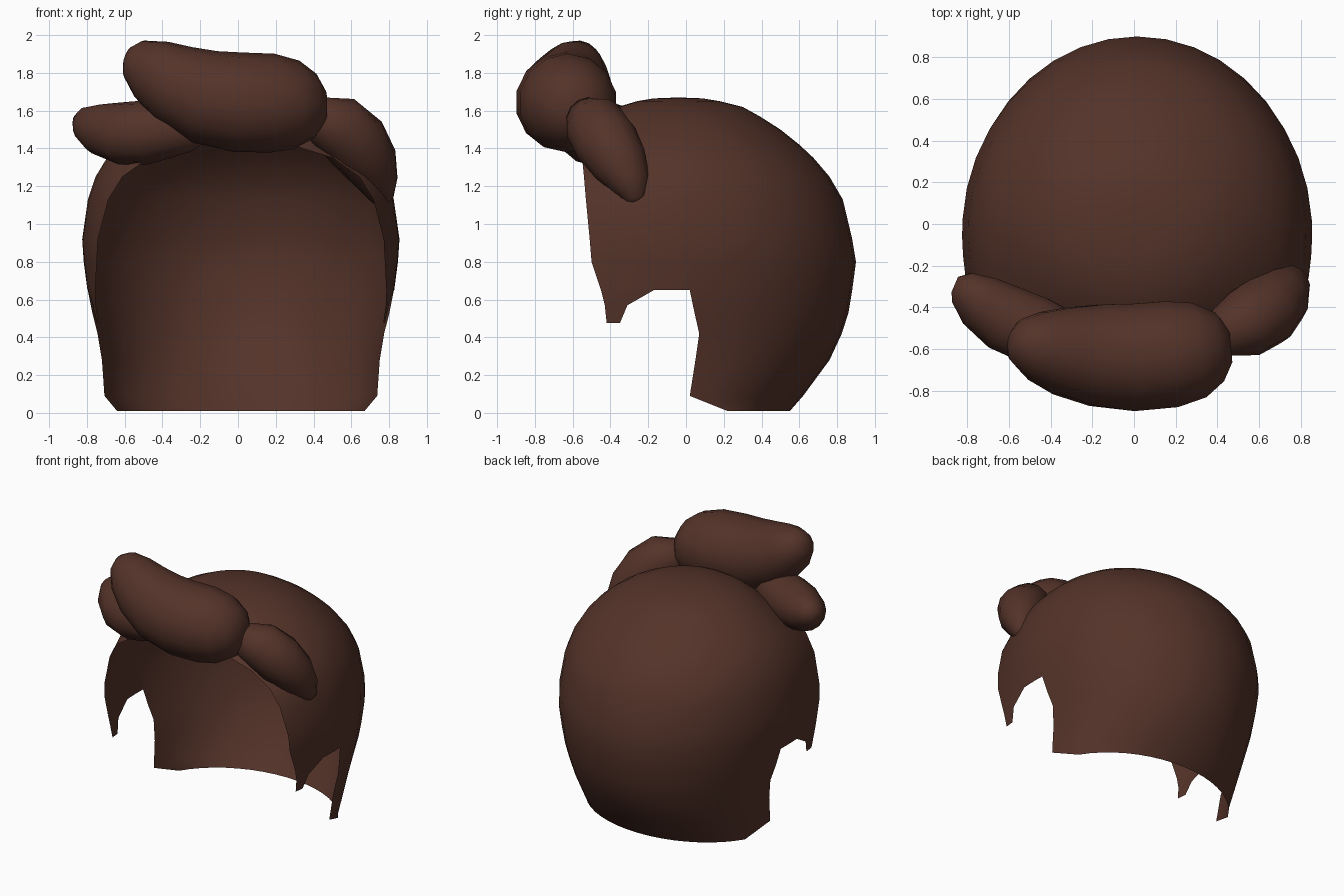
import bpy, bmesh, math
from mathutils import Vector

if "Cube" in bpy.data.objects:
    bpy.data.objects.remove(bpy.data.objects["Cube"])

hair = bpy.data.materials.new("dark brown")
hair.diffuse_color = (0.088, 0.033, 0.022, 1)
hair.use_nodes = True
hair.node_tree.nodes["Principled BSDF"].inputs["Base Color"].default_value = hair.diffuse_color


def finish(bm, name):
    bmesh.ops.remove_doubles(bm, verts=bm.verts, dist=0.002)
    bmesh.ops.recalc_face_normals(bm, faces=bm.faces)
    me = bpy.data.meshes.new(name)
    bm.to_mesh(me)
    bm.free()
    me.materials.append(hair)
    ob = bpy.data.objects.new(name, me)
    bpy.context.collection.objects.link(ob)
    bpy.context.view_layer.objects.active = ob
    ob.select_set(True)
    bpy.ops.object.shade_smooth_by_angle(angle=math.radians(60))
    ob.select_set(False)
    return ob


# Cap cross-sections: height, half width, back radius, front radius,
# y of the face opening, y of the notch behind the sideburn
CX, CY = 0.015, -0.04
LEVELS = [
    (0.01, .73, .59, 1.6, .22, .22), (0.09, .725, .66, 1.6, .02, .02),
    (0.28, .74, .80, 1.6, .05, .05), (0.42, .765, .865, 1.6, .07, .07),
    (0.53, .79, .90, 1.5, .045, .045), (0.65, .812, .92, 1.3, -.45, .02),
    (0.80, .832, .94, 1.15, -.50, .02), (0.92, .84, .92, 1.08, -.51, .02),
    (1.13, .81, .87, .98, -.53, .02), (1.25, .77, .80, .86, -.54, .02),
    (1.35, .71, .715, .70, -.55, .02), (1.42, .65, .64, .57, -.56, .02),
    (1.50, .56, .54, .49, -.57, .02), (1.57, .455, .43, .41, -.57, .02),
    (1.62, .35, .34, .32, -.57, .02), (1.65, .24, .22, .22, -.57, .0),
    (1.665, .14, .13, .13, -.57, -.02), (1.67, .001, .001, .001, -.57, -.04),
]


def level_at(z):
    for a, b in zip(LEVELS, LEVELS[1:]):
        if z <= b[0]:
            t = (z - a[0]) / (b[0] - a[0])
            return [p + (q - p) * t for p, q in zip(a, b)]


def angle(lv, y):
    d = y - CY
    s = d / (lv[2] if d > 0 else lv[3])
    return math.asin(max(-1, min(1, s)))


def point(lv, a, side):
    s = math.sin(a)
    return Vector((CX + side * lv[1] * math.cos(a),
                   CY + s * (lv[2] if s > 0 else lv[3]), lv[0]))


def skin(bm, rows):
    vs = [[bm.verts.new(p) for p in r] for r in rows]
    for r, s in zip(vs, vs[1:]):
        for i in range(len(r) - 1):
            bm.faces.new((r[i], r[i + 1], s[i + 1], s[i]))


# Hair cap: back panel, side panels above the ears, sideburn tips
bm = bmesh.new()
for side in (-1, 1):
    back, front = [], []
    for lv in LEVELS:
        a0, a1 = angle(lv, lv[4]), angle(lv, lv[5])
        back.append([point(lv, a1 + (math.pi / 2 - a1) * i / 9, side) for i in range(10)])
        if lv[0] >= 0.65:
            front.append([point(lv, a0 + (a1 - a0) * i / 6, side) for i in range(7)])
    skin(bm, back)
    skin(bm, front)
    burn = []
    for z, y0, y1 in ((.65, -.45, -.17), (.57, -.43, -.31), (.475, -.42, -.35)):
        lv = level_at(z)
        burn.append([point(lv, angle(lv, y0 + (y1 - y0) * i / 3), side) for i in range(4)])
    skin(bm, burn)
finish(bm, "hair_cap")


# Rolled locks: rings of varying radius along a path of (x, y, z, radius)
def lock(name, path, sides=14):
    bm = bmesh.new()
    pts = [Vector(p[:3]) for p in path]
    rows = []
    for i, p in enumerate(pts):
        t = (pts[min(i + 1, len(pts) - 1)] - pts[max(i - 1, 0)]).normalized()
        u = t.cross(Vector((0, 1, 0))).normalized()
        v = t.cross(u)
        r = path[i][3]
        rows.append([p + r * (u * math.cos(k * math.tau / sides) + v * math.sin(k * math.tau / sides))
                     for k in range(sides + 1)])
    skin(bm, rows)
    bmesh.ops.remove_doubles(bm, verts=bm.verts, dist=0.002)
    bmesh.ops.holes_fill(bm, edges=bm.edges, sides=0)
    finish(bm, name)


lock("middle_lock", [
    (-.585, -.55, 1.89, .05), (-.55, -.56, 1.875, .11), (-.46, -.585, 1.82, .17),
    (-.34, -.61, 1.745, .215), (-.18, -.63, 1.675, .25), (0, -.64, 1.645, .264),
    (.18, -.625, 1.64, .262), (.31, -.605, 1.63, .235), (.41, -.59, 1.625, .17),
    (.465, -.585, 1.625, .08)])
lock("right_lock", [
    (.36, -.53, 1.57, .06), (.42, -.52, 1.555, .12), (.53, -.48, 1.52, .165),
    (.63, -.42, 1.43, .172), (.70, -.35, 1.32, .15), (.745, -.29, 1.21, .105),
    (.765, -.265, 1.13, .06), (.77, -.26, 1.10, .02)])
lock("left_lock", [
    (-.86, -.29, 1.535, .04), (-.825, -.305, 1.535, .085), (-.74, -.37, 1.505, .135),
    (-.62, -.45, 1.48, .165), (-.48, -.51, 1.485, .17), (-.34, -.55, 1.49, .14),
    (-.23, -.57, 1.46, .08), (-.19, -.58, 1.45, .03)])
